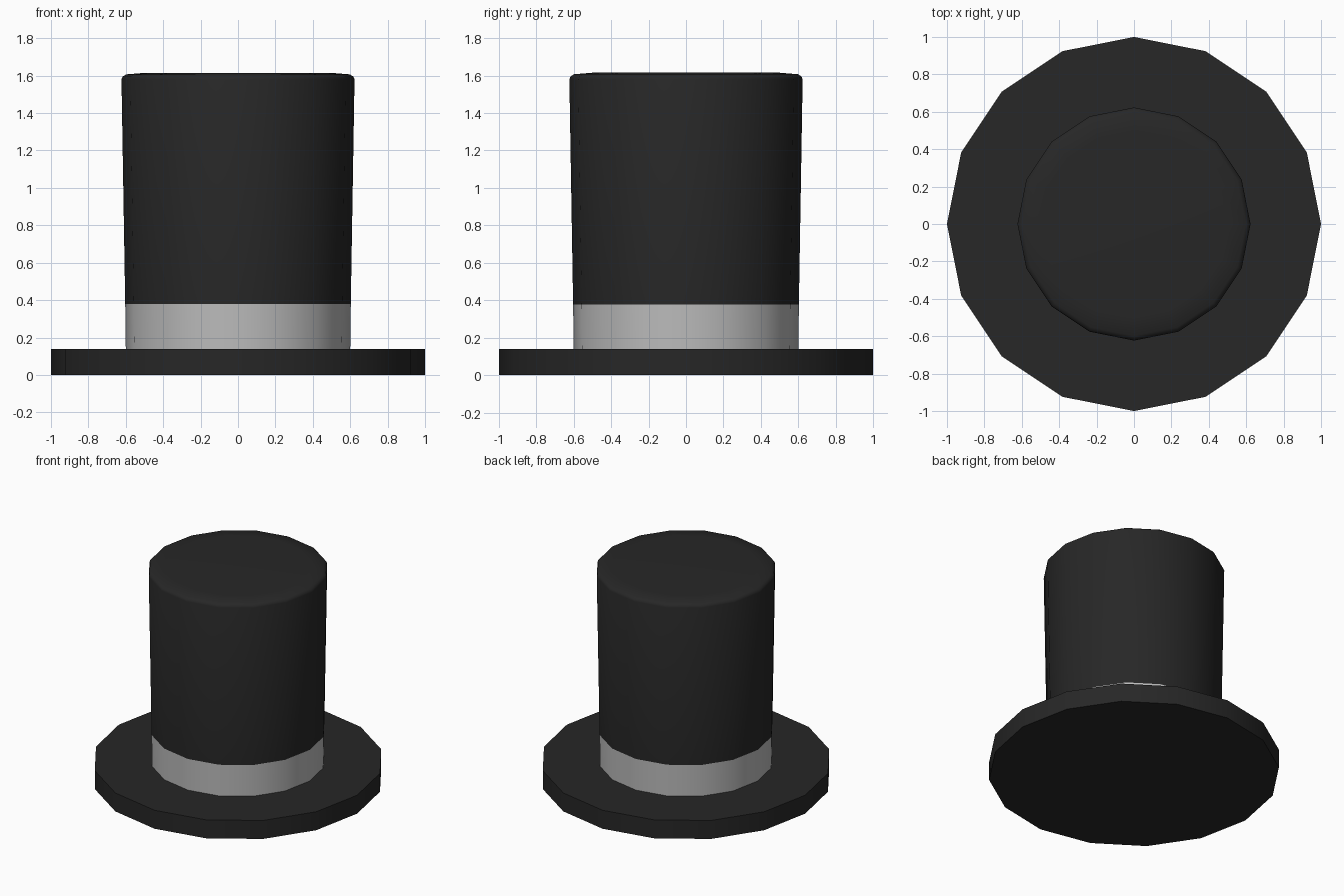
import bpy, bmesh
from math import cos, sin, tau, radians

if "Cube" in bpy.data.objects:
    bpy.data.objects.remove(bpy.data.objects["Cube"])

SIDES = 16


def material(name, color):
    m = bpy.data.materials.new(name)
    m.diffuse_color = (*color, 1)
    m.use_nodes = True
    m.node_tree.nodes["Principled BSDF"].inputs["Base Color"].default_value = m.diffuse_color
    return m


def lathe(name, profile, mat=None, cap_bottom=True, cap_top=True):
    """Turn a (radius, height) profile round z."""
    bm = bmesh.new()
    rings = [[bm.verts.new((r * cos(tau * i / SIDES), r * sin(tau * i / SIDES), z))
              for i in range(SIDES)] for r, z in profile]
    for a, b in zip(rings, rings[1:]):
        for i in range(SIDES):
            j = (i + 1) % SIDES
            bm.faces.new((a[i], a[j], b[j], b[i]))
    if cap_bottom:
        bm.faces.new(rings[0][::-1])
    if cap_top:
        bm.faces.new(rings[-1])
    mesh = bpy.data.meshes.new(name)
    bm.to_mesh(mesh)
    bm.free()
    ob = bpy.data.objects.new(name, mesh)
    bpy.context.collection.objects.link(ob)
    if mat:
        mesh.materials.append(mat)
    bpy.ops.object.select_all(action='DESELECT')
    bpy.context.view_layer.objects.active = ob
    ob.select_set(True)
    bpy.ops.object.shade_smooth_by_angle(angle=radians(40))
    return ob


felt = material("black_felt", (0.02, 0.02, 0.02))
ribbon = material("grey_ribbon", (0.5, 0.5, 0.5))

# Flat brim
lathe("brim", [(1, 0), (1, 0.14)], felt)

# Hat band, flush with the crown
lathe("hat_band", [(0.6, 0.14), (0.603, 0.378)], ribbon, False, False)

# Flared crown with a softened top edge
lathe("crown", [(0.603, 0.378), (0.623, 1.58), (0.617, 1.595),
                (0.598, 1.607), (0.5, 1.615)], felt, cap_bottom=False)
